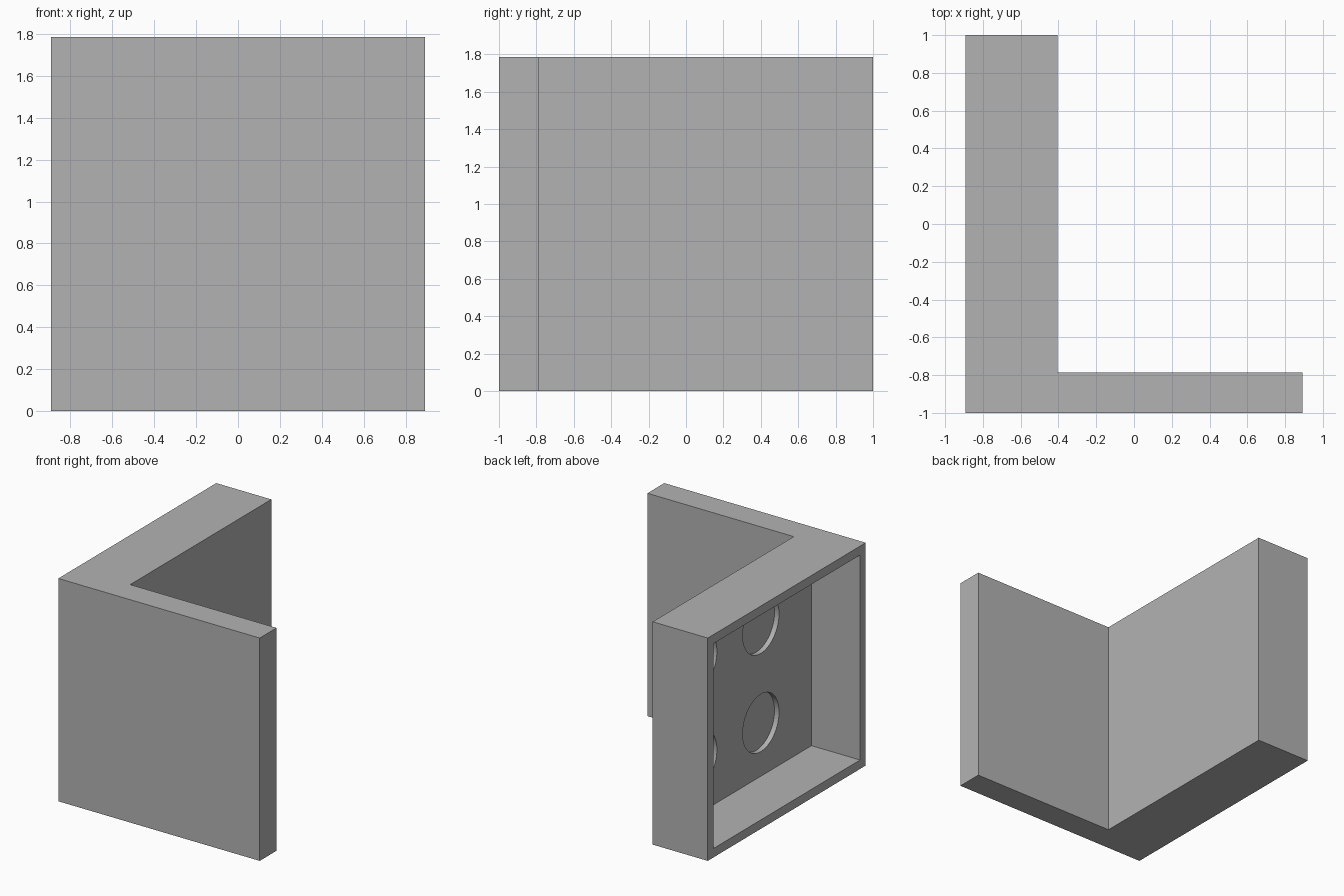
import bpy, bmesh
from mathutils import Matrix, Vector

default = bpy.data.objects.get("Cube")
if default:
    bpy.data.objects.remove(default, do_unlink=True)

# Main dimensions
HALF_X, HALF_Y, HEIGHT = 0.893, 1.0, 1.786
WALL_X, PLATE_Y = -0.405, -0.787    # inner faces of thick wall and thin plate
RIM, FLOOR_X = 0.072, -0.463        # rim width and floor of the recess
DIMPLE_R, DIMPLE_DEPTH, PITCH = 0.23, 0.04, 0.787

grey = bpy.data.materials.new("light_grey")
grey.use_nodes = True
colour = (0.45, 0.45, 0.45, 1)
grey.diffuse_color = colour
grey.node_tree.nodes["Principled BSDF"].inputs["Base Color"].default_value = colour


def finish(name, bm):
    bmesh.ops.recalc_face_normals(bm, faces=bm.faces)
    mesh = bpy.data.meshes.new(name)
    bm.to_mesh(mesh)
    bm.free()
    mesh.materials.append(grey)
    obj = bpy.data.objects.new(name, mesh)
    bpy.context.collection.objects.link(obj)
    return obj


def box(name, low, high):
    bm = bmesh.new()
    low, high = Vector(low), Vector(high)
    size = Matrix.Diagonal((*(high - low), 1))
    bmesh.ops.create_cube(bm, size=1, matrix=Matrix.Translation((low + high) / 2) @ size)
    return finish(name, bm)


def cylinder_x(name, centre, radius, length):
    bm = bmesh.new()
    turn = Matrix.Rotation(1.5707963, 4, 'Y')
    bmesh.ops.create_cone(bm, cap_ends=True, segments=48, radius1=radius, radius2=radius,
                          depth=length, matrix=Matrix.Translation(centre) @ turn)
    return finish(name, bm)


def cut(target, cutter):
    cutter.hide_render = True
    mod = target.modifiers.new("cut", 'BOOLEAN')
    mod.operation, mod.solver, mod.object = 'DIFFERENCE', 'EXACT', cutter
    bpy.context.view_layer.objects.active = target
    bpy.ops.object.modifier_apply(modifier=mod.name)
    bpy.data.objects.remove(cutter, do_unlink=True)


# L-shaped body, extruded upward
bm = bmesh.new()
profile = [(-HALF_X, -HALF_Y), (HALF_X, -HALF_Y), (HALF_X, PLATE_Y),
           (WALL_X, PLATE_Y), (WALL_X, HALF_Y), (-HALF_X, HALF_Y)]
base = bm.faces.new([bm.verts.new((x, y, 0)) for x, y in profile])
top = bmesh.ops.extrude_face_region(bm, geom=[base])["geom"]
bmesh.ops.translate(bm, vec=(0, 0, HEIGHT),
                    verts=[v for v in top if isinstance(v, bmesh.types.BMVert)])
bracket = finish("bracket", bm)

# Open recess in the outer side of the thick wall
cut(bracket, box("recess_cutter", (-HALF_X - 0.2, RIM - HALF_Y, RIM),
                 (FLOOR_X, HALF_Y - RIM, HEIGHT - RIM)))

# Four round dimples in the floor of the recess
mid_y = (PLATE_Y + HALF_Y) / 2
for sy in (-0.5, 0.5):
    for sz in (-0.5, 0.5):
        centre = (FLOOR_X, mid_y + sy * PITCH, HEIGHT / 2 + sz * PITCH)
        cut(bracket, cylinder_x("dimple_cutter", centre, DIMPLE_R, 2 * DIMPLE_DEPTH))

# Smooth dimple walls, crisp edges elsewhere
bpy.ops.object.select_all(action='DESELECT')
bracket.select_set(True)
bpy.context.view_layer.objects.active = bracket
bpy.ops.object.shade_smooth_by_angle(angle=0.5)
